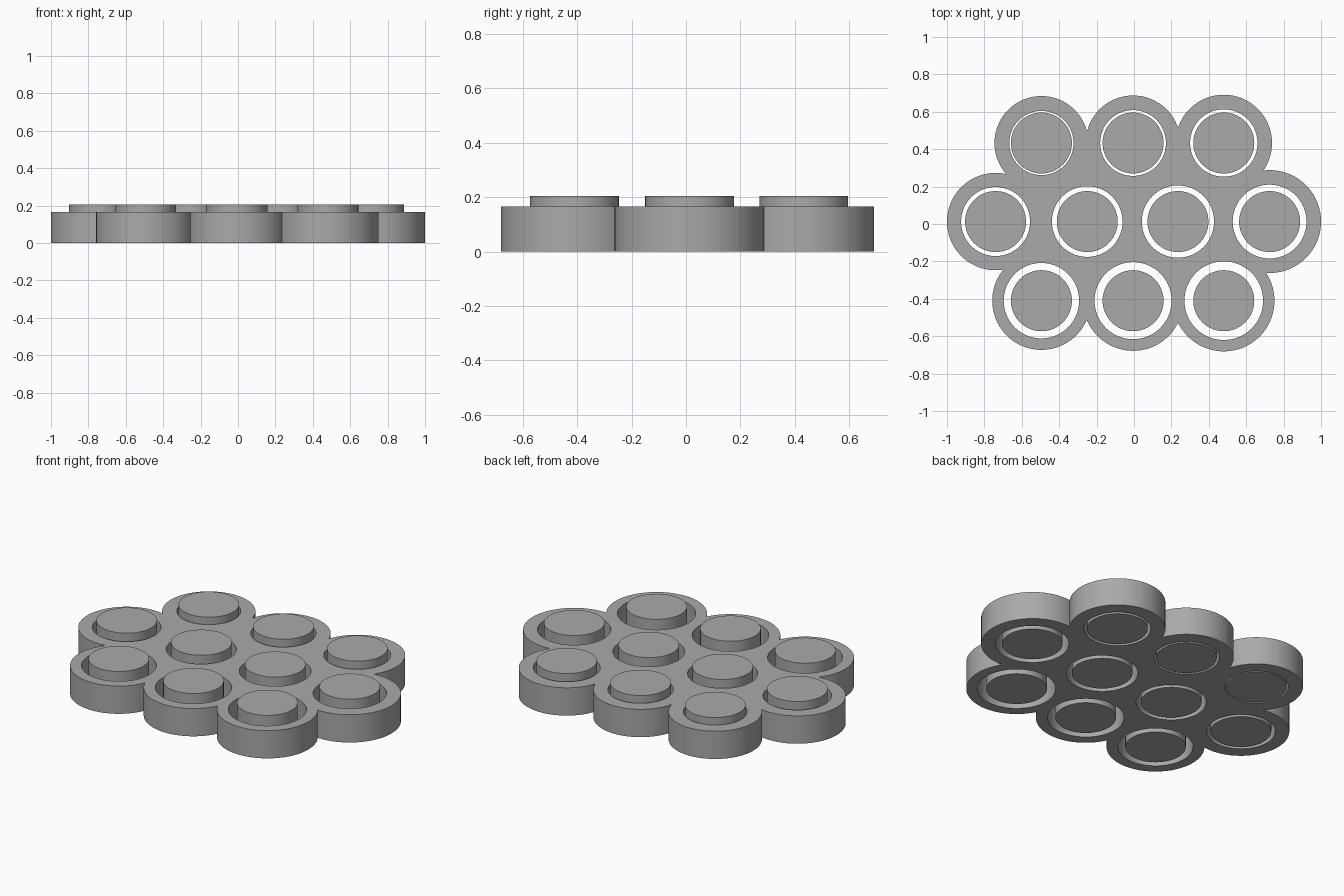
import bpy, bmesh
from math import radians, cos, sin, atan2, tau, ceil
from mathutils import Vector

PLATE_H, PIN_H, PIN_R = 0.165, 0.205, 0.163

old = bpy.data.objects.get("Cube")
if old:
    bpy.data.objects.remove(old)

grey = bpy.data.materials.new("plain grey")
grey.use_nodes = True
colour = (0.40, 0.40, 0.40, 1)
grey.diffuse_color = colour
grey.node_tree.nodes["Principled BSDF"].inputs["Base Color"].default_value = colour


def arc(centre, r, start, sweep, steps):
    return [centre + r * Vector((cos(start + sweep * i / steps), sin(start + sweep * i / steps)))
            for i in range(steps)]


def outer_crossing(a, b):
    """Outer meeting point of two neighbouring rims, going counter-clockwise."""
    (ca, ra), (cb, rb) = a, b
    d = cb - ca
    along = (d.length_squared + ra * ra - rb * rb) / (2 * d.length)
    across = max(ra * ra - along * along, 0) ** 0.5
    d.normalize()
    return ca + d * along + Vector((d.y, -d.x)) * across


def finish(obj):
    obj.data.materials.clear()
    obj.data.materials.append(grey)
    bpy.ops.object.select_all(action='DESELECT')
    obj.select_set(True)
    bpy.context.view_layer.objects.active = obj
    bpy.ops.object.shade_smooth_by_angle(angle=radians(30))


# Three staggered rows of cells, with the rim radii of each row
three, four = (-0.495, -0.005, 0.48), (-0.74, -0.25, 0.235, 0.725)
rows = [(0.433, three, (0.251, 0.254, 0.258)),
        (0.013, four, (0.26, 0.26, 0.26, 0.275)),
        (-0.41, three, (0.263, 0.268, 0.271))]
cells = [(Vector((x, y)), r) for y, xs, rims in rows for x, r in zip(xs, rims)]

# Scalloped outline: the perimeter cells in counter-clockwise order
ring = [cells[i] for i in (7, 8, 9, 6, 2, 1, 0, 3)]
outline = []
for i, (c, r) in enumerate(ring):
    p = outer_crossing(ring[i - 1], ring[i]) - c
    q = outer_crossing(ring[i], ring[(i + 1) % len(ring)]) - c
    start = atan2(p.y, p.x)
    sweep = (atan2(q.y, q.x) - start) % tau
    outline += arc(c, r, start, sweep, ceil(sweep / tau * 96))

# Holes widen steadily from cell to cell
holes = [arc(c, 0.1715 + 0.0043 * i, 0, tau, 72) for i, (c, r) in enumerate(cells)]

# Plate: filled flat curve with thickness, turned into a mesh
curve = bpy.data.curves.new("plate_profile", 'CURVE')
curve.dimensions, curve.fill_mode, curve.extrude = '2D', 'BOTH', PLATE_H / 2
for loop in [outline] + holes:
    s = curve.splines.new('POLY')
    s.points.add(len(loop) - 1)
    for pt, co in zip(s.points, loop):
        pt.co = (co.x, co.y, 0, 1)
    s.use_cyclic_u = True
helper = bpy.data.objects.new("plate_profile", curve)
bpy.context.collection.objects.link(helper)
bpy.context.view_layer.update()
graph = bpy.context.evaluated_depsgraph_get()
mesh = bpy.data.meshes.new_from_object(helper.evaluated_get(graph))
bpy.data.objects.remove(helper)
bm = bmesh.new()
bm.from_mesh(mesh)
bmesh.ops.remove_doubles(bm, verts=bm.verts, dist=1e-5)
bmesh.ops.translate(bm, verts=bm.verts, vec=(0, 0, PLATE_H / 2))
bmesh.ops.recalc_face_normals(bm, faces=bm.faces)
bm.to_mesh(mesh)
bm.free()
plate = bpy.data.objects.new("plate", mesh)
bpy.context.collection.objects.link(plate)
finish(plate)

# Loose pins, one standing in every hole
for i, (c, r) in enumerate(cells):
    bpy.ops.mesh.primitive_cylinder_add(vertices=72, radius=PIN_R, depth=PIN_H,
                                        location=(c.x, c.y, PIN_H / 2))
    pin = bpy.context.object
    pin.name = f"pin_{i + 1}"
    finish(pin)
